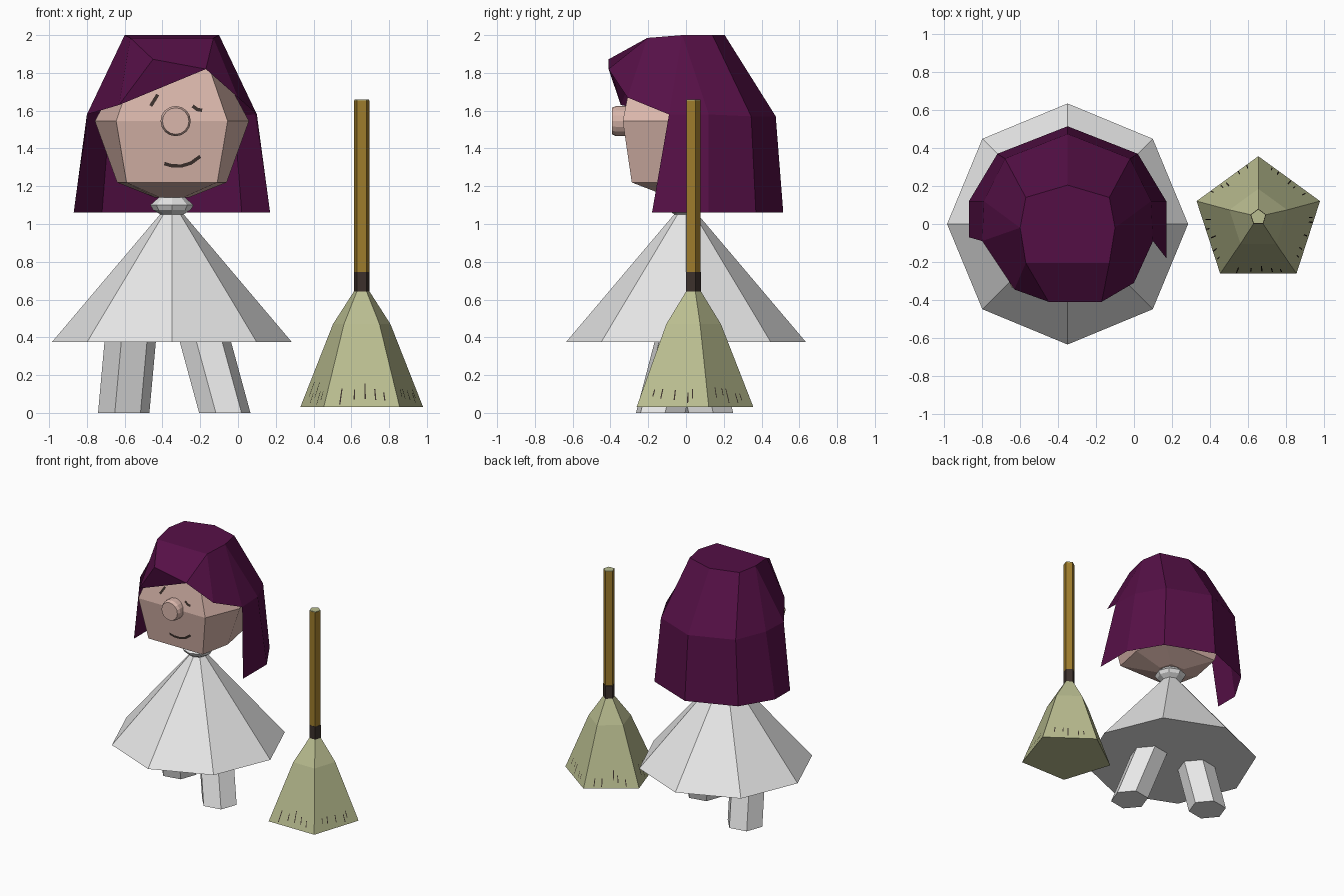
import bpy, math, random
from mathutils import Vector

if "Cube" in bpy.data.objects:
    bpy.data.objects.remove(bpy.data.objects["Cube"])

random.seed(4)


def material(name, rgb):
    m = bpy.data.materials.new(name)
    m.diffuse_color = (*rgb, 1)
    m.use_nodes = True
    m.node_tree.nodes["Principled BSDF"].inputs["Base Color"].default_value = m.diffuse_color
    return m


WHITE = material("white cloth", (0.8, 0.8, 0.8))
SKIN = material("skin", (0.70, 0.47, 0.41))
HAIR = material("purple hair", (0.092, 0.005, 0.062))
STRAW = material("straw", (0.49, 0.51, 0.28))
WOOD = material("golden wood", (0.34, 0.2, 0.025))
DARK = material("dark brown", (0.045, 0.03, 0.025))


def mesh(name, verts, faces, mat):
    me = bpy.data.meshes.new(name)
    me.from_pydata([tuple(v) for v in verts], [], faces)
    me.materials.append(mat)
    ob = bpy.data.objects.new(name, me)
    bpy.context.collection.objects.link(ob)
    return ob


def loft(name, rings, mat):
    """Closed solid through counter-clockwise rings, listed bottom to top."""
    n = len(rings[0])
    verts = [p for r in rings for p in r]
    faces = [(k * n + i, k * n + (i + 1) % n, (k + 1) * n + (i + 1) % n, (k + 1) * n + i)
             for k in range(len(rings) - 1) for i in range(n)]
    faces.append(tuple(reversed(range(n))))
    faces.append(tuple(range(len(verts) - n, len(verts))))
    return mesh(name, verts, faces, mat)


def ring(x, y, z, r, n, start=0):
    return [Vector((x + r * math.cos(math.radians(start) + math.tau * i / n),
                    y + r * math.sin(math.radians(start) + math.tau * i / n), z))
            for i in range(n)]


CX = -0.35  # girl's centre line

# Dress and collar
loft("dress", [ring(CX, 0, 0.375, 0.635, 8), ring(CX, 0, 1.06, 0.055, 8)], WHITE)
loft("collar", [ring(CX, 0, z, r, 8) for z, r in
                ((1.05, 0.06), (1.075, 0.1), (1.1, 0.115), (1.14, 0.07), (1.17, 0.06))], WHITE)

# Legs, one stepping forward and one back
for name, foot, top in (("left_leg", (-0.605, 0.12), (-0.565, 0.02)),
                        ("right_leg", (-0.07, -0.135), (-0.19, -0.02))):
    loft(name, [ring(*foot, 0, 0.138, 6, 10), ring(*top, 0.44, 0.138, 6, 10)], WHITE)


# Head: six-sided with a broad flat face
def head_ring(z, side, front_x, front_y, back_y):
    return [Vector((CX + x, y, z)) for x, y in
            ((-front_x, front_y), (front_x, front_y), (side, -0.06 * side / 0.41),
             (front_x, back_y), (-front_x, back_y), (-side, -0.06 * side / 0.41))]


loft("head", [head_ring(1.14, 0.09, 0.06, -0.08, 0.08),
              head_ring(1.22, 0.29, 0.24, -0.287, 0.22),
              head_ring(1.545, 0.408, 0.295, -0.335, 0.3),
              head_ring(1.82, 0.26, 0.2, -0.28, 0.2)], SKIN)

# Nose: a short round button
nose = []
for y, r in ((-0.31, 0.08), (-0.37, 0.08), (-0.393, 0.07)):
    nose.append([Vector((-0.33 + r * math.cos(math.tau * i / 16), y,
                         1.545 + r * math.sin(math.tau * i / 16))) for i in range(16)])
loft("nose", nose, SKIN)


# Face strokes lying on the front of the head
def stroke(name, pts, width):
    verts = []
    for i, (x, z) in enumerate(pts):
        a, b = pts[max(i - 1, 0)], pts[min(i + 1, len(pts) - 1)]
        d = Vector((b[0] - a[0], b[1] - a[1])).normalized()
        for s in (-1, 1):
            px, pz = x + d.y * s * width / 2, z - d.x * s * width / 2
            slope = (1.545 - pz) * 0.148 if pz < 1.545 else (pz - 1.545) * 0.2
            verts.append((px, -0.335 + slope - 0.005, pz))
    mesh(name, verts, [(2 * i, 2 * i + 1, 2 * i + 3, 2 * i + 2)
                       for i in range(len(pts) - 1)], DARK)


stroke("left_eye", [(-0.462, 1.625), (-0.44, 1.66), (-0.425, 1.685)], 0.018)
stroke("right_eye", [(-0.24, 1.625), (-0.215, 1.606), (-0.19, 1.602)], 0.018)
stroke("mouth", [(-0.39, 1.32), (-0.35, 1.308), (-0.3, 1.307), (-0.25, 1.322), (-0.2, 1.358)], 0.018)

# Hair: crown, mid and bottom rows running left front - back - right front
crown = [(-.57, -.205, 1.985), (-.6, -.02, 2), (-.57, .14, 2), (-.35, .205, 2),
         (-.13, .14, 2), (-.1, -.02, 2), (-.13, -.205, 1.985)]
middle = [(-.63, -.345, 1.63), (-.8, -.09, 1.58), (-.79, .12, 1.58), (-.68, .345, 1.57),
          (-.35, .475, 1.57), (-.02, .345, 1.57), (.09, .12, 1.58), (.1, -.09, 1.58),
          (.0, -.31, 1.67)]
bottom = [(-.87, -.07, 1.06), (-.87, .12, 1.06), (-.72, .37, 1.06), (-.35, .515, 1.06),
          (.02, .37, 1.06), (.17, .12, 1.06), (.17, -.18, 1.06)]
fringe = [(-.45, -.41, 1.872), (-.17, -.41, 1.82)]
C, M, B, F = 0, 7, 16, 23
faces = [tuple(reversed(range(7)))]
faces += [(B + i, M + 1 + i, M + 2 + i, B + i + 1) for i in range(6)]      # hanging locks
up = [0, 1, 1, 2, 3, 4, 5, 5, 6]                                            # crown corner per column
for i in range(8):
    f = [M + i, C + up[i], C + up[i + 1], M + i + 1]
    faces.append(tuple(dict.fromkeys(f)))
faces += [(C, F, F + 1, C + 6), (C, M, F), (F, M, F + 1), (C + 6, F + 1, M + 8)]  # swept fringe
mesh("hair", crown + middle + bottom + fringe, faces, HAIR)

# Broom
BX = 0.655
skirt = [ring(BX, 0.015, 0.03, 0.342, 5, 90), ring(BX, 0.025, 0.47, 0.16, 5, 90),
         ring(BX, 0.036, 0.645, 0.042, 5, 90)]
loft("broom_bristles", skirt, STRAW)
loft("broom_binding", [ring(BX, 0.036, z, 0.044, 5, 90) for z in (0.64, 0.745)], DARK)
loft("broom_handle", [ring(BX, 0.036, z, 0.042, 5, 90) for z in (0.74, 1.655)], WOOD)
loft("handle_tip", [ring(BX, 0.036, z, 0.0415, 5, 90) for z in (1.652, 1.66)], STRAW)

# Dark straw strokes on each side of the bristles
verts, quads = [], []
for k in range(5):
    a, b = skirt[0][k], skirt[0][(k + 1) % 5]
    c, d = skirt[1][k], skirt[1][(k + 1) % 5]
    out = (b - a).cross(c - a).normalized() * 0.004
    for j in range(5):
        u = 0.2 + 0.15 * j + random.uniform(-0.05, 0.05)
        v0 = random.uniform(0.02, 0.15)
        v1 = v0 + random.uniform(0.08, 0.2)
        base = len(verts)
        for du, v in ((0, v0), (0.017, v0), (0.017, v1), (0, v1)):
            verts.append(a.lerp(b, u + du).lerp(c.lerp(d, u + du), v) + out)
        quads.append((base, base + 1, base + 2, base + 3))
mesh("bristle_strokes", verts, quads, DARK)
